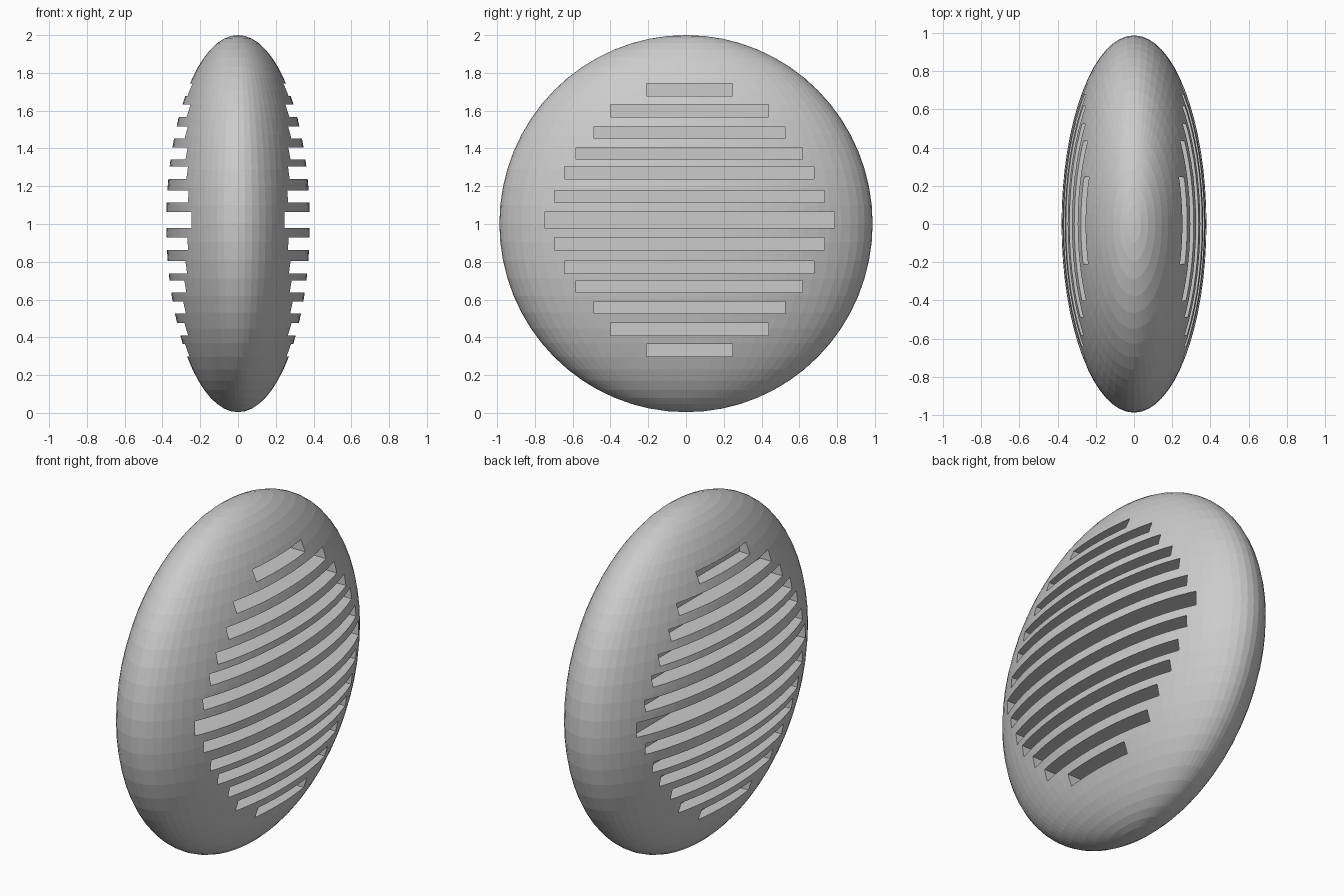
import bpy
import bmesh
from mathutils import Matrix, Vector

cube = bpy.data.objects.get("Cube")
if cube:
    bpy.data.objects.remove(cube, do_unlink=True)

# Material
grey = bpy.data.materials.new("plain grey")
grey.use_nodes = True
colour = (0.6, 0.6, 0.6, 1)
grey.diffuse_color = colour
grey.node_tree.nodes["Principled BSDF"].inputs["Base Color"].default_value = colour


def make_object(name, bm):
    mesh = bpy.data.meshes.new(name)
    bm.to_mesh(mesh)
    bm.free()
    mesh.materials.append(grey)
    obj = bpy.data.objects.new(name, mesh)
    bpy.context.collection.objects.link(obj)
    return obj


def add_box(bm, low, high):
    low, high = Vector(low), Vector(high)
    place = Matrix.Translation((low + high) / 2) @ Matrix.Diagonal((*(high - low), 1))
    bmesh.ops.create_cube(bm, size=1, matrix=place)


# Flattened ball body
bm = bmesh.new()
bmesh.ops.create_uvsphere(
    bm, u_segments=64, v_segments=32, radius=1,
    matrix=Matrix.Translation((0, 0, 1.002)) @ Matrix.Diagonal((0.38, 0.988, 0.998, 1)))
body = make_object("slotted_body", bm)

# Slots: height above the middle slot, half length
SLOT_Y, SLOT_Z = 0.018, 1.021
slots = [(0, 0.767), (0.125, 0.714), (0.25, 0.66), (0.352, 0.6),
         (0.463, 0.506), (0.578, 0.418), (0.69, 0.228)]
floors = {1: 0.12, -1: 0.2}

bm = bmesh.new()
for rise, half in slots:
    thick = 0.065 if rise else 0.085
    for z in {SLOT_Z + rise, SLOT_Z - rise}:
        for side, floor in floors.items():
            x0, x1 = sorted((side * floor, side * 0.6))
            add_box(bm, (x0, SLOT_Y - half, z - thick / 2),
                    (x1, SLOT_Y + half, z + thick / 2))
cutter = make_object("slot_cutter", bm)
cutter.hide_render = True

# Cut the slots, then drop the cutter
cut = body.modifiers.new("slots", 'BOOLEAN')
cut.operation = 'DIFFERENCE'
cut.solver = 'EXACT'
cut.object = cutter
bpy.context.view_layer.objects.active = body
bpy.ops.object.modifier_apply(modifier=cut.name)
bpy.data.objects.remove(cutter, do_unlink=True)
